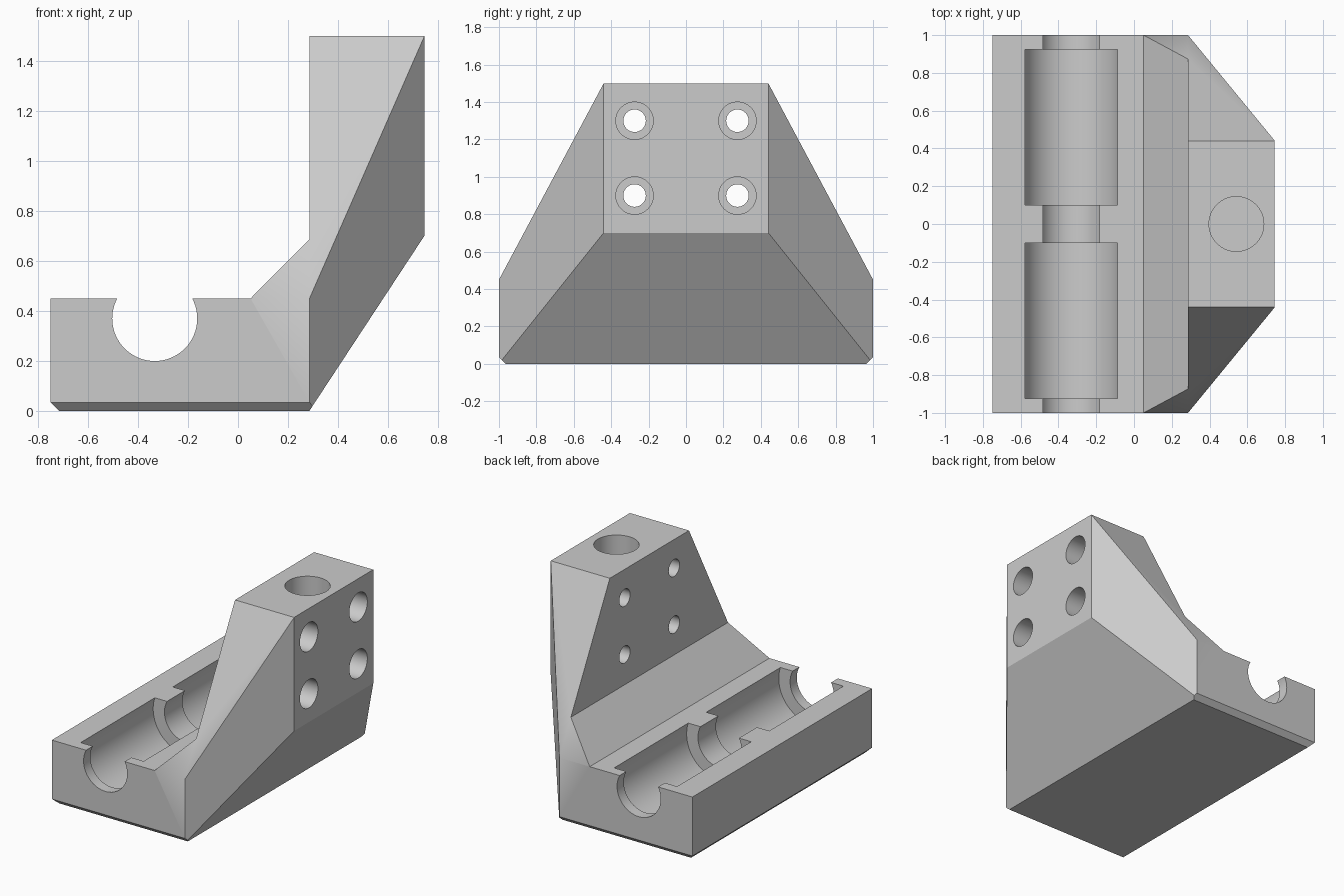
import bpy, bmesh
from math import pi
from mathutils import Vector

cube = bpy.data.objects.get("Cube")
if cube:
    bpy.data.objects.remove(cube, do_unlink=True)

grey = bpy.data.materials.new("light grey")
grey.use_nodes = True
grey.diffuse_color = (0.6, 0.6, 0.6, 1)
grey.node_tree.nodes["Principled BSDF"].inputs["Base Color"].default_value = (0.6, 0.6, 0.6, 1)


def to_object(bm, name):
    bmesh.ops.recalc_face_normals(bm, faces=bm.faces)
    mesh = bpy.data.meshes.new(name)
    bm.to_mesh(mesh)
    bm.free()
    mesh.materials.append(grey)
    obj = bpy.data.objects.new(name, mesh)
    bpy.context.collection.objects.link(obj)
    return obj


def combine(target, tool, operation):
    """Apply a boolean and remove the tool."""
    mod = target.modifiers.new("cut", 'BOOLEAN')
    mod.operation, mod.solver, mod.object = operation, 'EXACT', tool
    bpy.ops.object.select_all(action='DESELECT')
    bpy.context.view_layer.objects.active = target
    target.select_set(True)
    bpy.ops.object.modifier_apply(modifier=mod.name)
    bpy.data.objects.remove(tool, do_unlink=True)


def drill(target, radius, start, end):
    """Cut a round hole between two points."""
    a, b = Vector(start), Vector(end)
    turn = (b - a).to_track_quat('Z', 'Y').to_euler()
    bpy.ops.mesh.primitive_cylinder_add(vertices=64, radius=radius, depth=(b - a).length,
                                        location=(a + b) / 2, rotation=turn)
    tool = bpy.context.object
    tool.name = "hole_cutter"
    tool.hide_render = True
    tool.data.materials.append(grey)
    bpy.context.view_layer.update()
    combine(target, tool, 'DIFFERENCE')


# Side profile of base, gusset and upright, extruded along y
profile = [(-0.715, 0), (0.285, 0), (0.745, 0.7), (0.745, 1.5), (0.285, 1.5),
           (0.285, 0.687), (0.05, 0.45), (-0.75, 0.45), (-0.75, 0.035)]
bm = bmesh.new()
face = bm.faces.new([bm.verts.new((x, -1.2, z)) for x, z in profile])
side = bmesh.ops.extrude_face_region(bm, geom=[face])
bmesh.ops.translate(bm, vec=(0, 2.4, 0),
                    verts=[v for v in side["geom"] if isinstance(v, bmesh.types.BMVert)])
bracket = to_object(bm, "bearing_bracket")

# Outer envelope: tapered ends, slanted corners and bottom chamfers
bm = bmesh.new()
bmesh.ops.create_cube(bm, size=2)
for v in bm.verts:
    v.co.x *= 0.9
    v.co.z = 1.7 if v.co.z > 0 else -0.2
for s in (-1, 1):
    for point, normal in (((0, s, 0.4505), (0, 1.05 * s, 0.56)),
                          ((0.286, s, 0), (0.56, 0.46 * s, 0)),
                          ((0, s, 0.035), (0, s, -1))):
        cut = bmesh.ops.bisect_plane(bm, geom=bm.verts[:] + bm.edges[:] + bm.faces[:],
                                     plane_co=point, plane_no=Vector(normal).normalized(),
                                     clear_outer=True)
        rim = [e for e in cut["geom_cut"] if isinstance(e, bmesh.types.BMEdge)]
        bmesh.ops.edgeloop_fill(bm, edges=rim)
combine(bracket, to_object(bm, "envelope"), 'INTERSECT')

# Shaft channel and two bearing pockets
bx, bz = -0.333, 0.37
drill(bracket, 0.17, (bx, -1.1, bz), (bx, 1.1, bz))
for s in (-1, 1):
    drill(bracket, 0.258, (bx, 0.1 * s, bz), (bx, 0.925 * s, bz))

# Counterbored screw holes through the upright
for y in (-0.275, 0.275):
    for z in (0.9, 1.3):
        drill(bracket, 0.06, (0.2, y, z), (0.85, y, z))
        drill(bracket, 0.1, (0.45, y, z), (0.85, y, z))

# Blind rod socket in the top
drill(bracket, 0.145, (0.542, 0, 0.7), (0.542, 0, 1.6))

bpy.ops.object.select_all(action='DESELECT')
bracket.select_set(True)
bpy.context.view_layer.objects.active = bracket
bpy.ops.object.shade_smooth_by_angle(angle=pi / 6)
